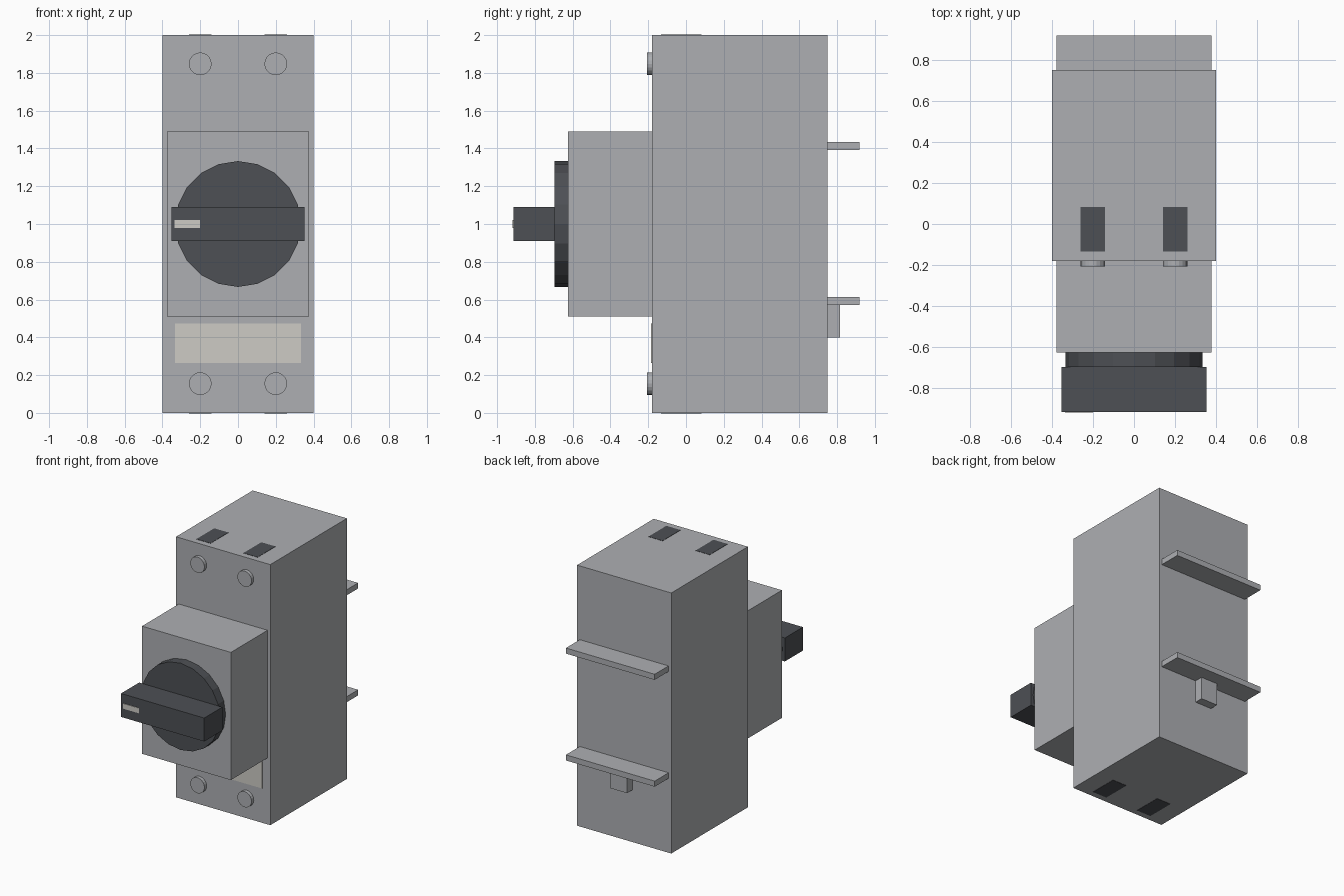
import bpy
import math

cube = bpy.data.objects.get("Cube")
if cube:
    bpy.data.objects.remove(cube, do_unlink=True)


def material(name, rgb):
    mat = bpy.data.materials.new(name)
    mat.use_nodes = True
    mat.diffuse_color = (*rgb, 1)
    mat.node_tree.nodes["Principled BSDF"].inputs["Base Color"].default_value = (*rgb, 1)
    return mat


GREY = material("housing grey", (0.42, 0.43, 0.45))
DARK = material("charcoal", (0.075, 0.08, 0.09))
PALE = material("label off white", (0.61, 0.60, 0.56))


def box(name, x, y, z, mat):
    """Box from (min, max) ranges on each axis."""
    bpy.ops.mesh.primitive_cube_add(size=1)
    ob = bpy.context.object
    ob.name = name
    ob.location = [(a + b) / 2 for a, b in (x, y, z)]
    ob.scale = [b - a for a, b in (x, y, z)]
    bpy.ops.object.transform_apply(location=False, rotation=False, scale=True)
    ob.data.materials.append(mat)
    return ob


def disc(name, x, z, radius, y, sides, mat):
    """Cylinder lying along y."""
    bpy.ops.mesh.primitive_cylinder_add(
        vertices=sides, radius=radius, depth=y[1] - y[0],
        location=(x, sum(y) / 2, z), rotation=(math.pi / 2, 0, 0))
    ob = bpy.context.object
    ob.name = name
    ob.data.materials.append(mat)
    return ob


FRONT, BACK = -0.18, 0.75
COVER = -0.625

# Housing and raised front cover
box("housing", (-0.4, 0.4), (FRONT, BACK), (0, 2), GREY)
box("front_cover", (-0.377, 0.377), (COVER, FRONT), (0.51, 1.49), GREY)

# Rotary switch
disc("knob_disc", 0, 1, 0.333, (-0.695, COVER), 20, DARK)
box("knob_handle", (-0.353, 0.353), (-0.914, -0.695), (0.91, 1.09), DARK)
box("knob_marker", (-0.335, -0.2), (-0.918, -0.914), (0.98, 1.02), PALE)

# Label plate
box("label_plate", (-0.333, 0.333), (FRONT - 0.004, FRONT), (0.265, 0.472), PALE)

# Terminal screws and wire entries
for side, x in (("right", -0.2), ("left", 0.2)):
    for level, z, face in (("lower", 0.155, 0), ("upper", 1.848, 2)):
        disc(f"{level}_{side}_screw", x, z, 0.06, (FRONT - 0.027, FRONT), 20, GREY)
        box(f"{level}_{side}_wire_entry", (x - 0.06, x + 0.06), (-0.133, 0.083),
            (face - 0.002, face + 0.002), DARK)

# Rail ledges and release clip on the back
for name, z in (("lower_rail_ledge", 0.571), ("upper_rail_ledge", 1.391)):
    box(name, (-0.377, 0.377), (BACK, 0.918), (z, z + 0.043), GREY)
box("release_clip", (-0.07, 0.07), (BACK, 0.815), (0.4, 0.571), GREY)
